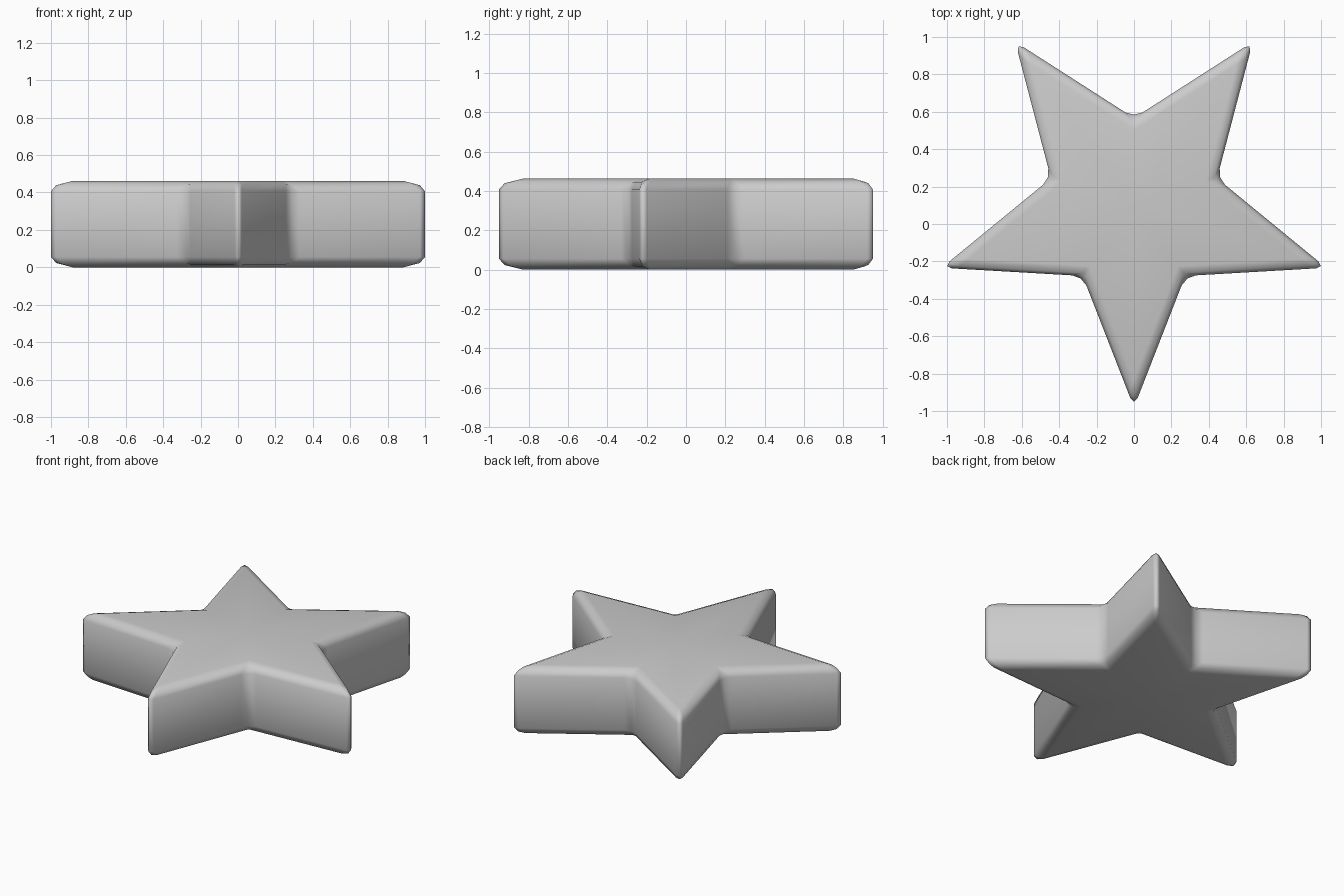
import bpy, bmesh
from math import radians, sin, cos

if "Cube" in bpy.data.objects:
    bpy.data.objects.remove(bpy.data.objects["Cube"])

TIP, NOTCH, HEIGHT, CY = 1.081, 0.467, 0.462, 0.1

# Five-pointed outline, one tip facing the front
bm = bmesh.new()
outline = []
for i in range(10):
    a = radians(-90 + 36 * i)
    r = TIP if i % 2 == 0 else NOTCH
    outline.append(bm.verts.new((r * cos(a), CY + r * sin(a), 0)))
base = bm.faces.new(outline)

# Extrude to a thick prism
top = bmesh.ops.extrude_face_region(bm, geom=[base])["geom"]
bmesh.ops.translate(bm, vec=(0, 0, HEIGHT),
                    verts=[v for v in top if isinstance(v, bmesh.types.BMVert)])
bmesh.ops.recalc_face_normals(bm, faces=bm.faces)

# Soft rounding on every edge
bmesh.ops.bevel(bm, geom=bm.edges[:], offset=0.055, offset_type='OFFSET',
                segments=2, profile=0.5, affect='EDGES', clamp_overlap=False)

# Fan the flat top and bottom from a central point for even shading
for f in [f for f in bm.faces if len(f.verts) >= 10]:
    bmesh.ops.poke(bm, faces=[f])
bmesh.ops.recalc_face_normals(bm, faces=bm.faces)
for f in bm.faces:
    f.smooth = True

mesh = bpy.data.meshes.new("star")
bm.to_mesh(mesh)
bm.free()
star = bpy.data.objects.new("star", mesh)
bpy.context.collection.objects.link(star)
